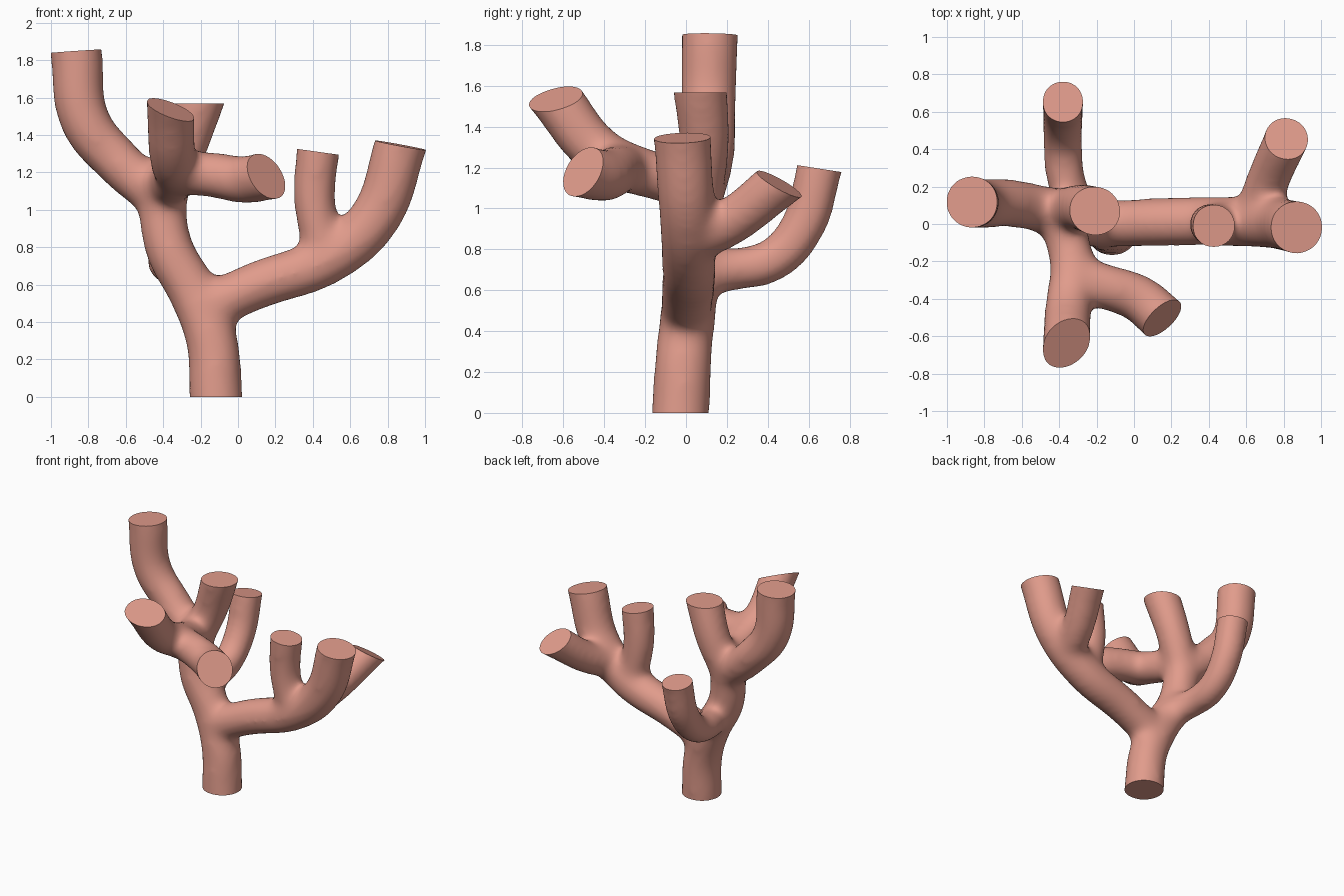
import bpy, bmesh
from mathutils import Vector

if "Cube" in bpy.data.objects:
    bpy.data.objects.remove(bpy.data.objects["Cube"])

# Each branch: tube radius, facing of its cut end (None = follow the tube),
# then centre line from its buried root to its end
BRANCHES = [
    # left limb running down into the trunk
    (.147, (0, 0, -1), (-.41, .06, 1.1), (-.37, .03, .8), (-.24, .02, .56), (-.14, -.01, .3), (-.118, -.027, 0)),
    # tall left branch
    (.144, None, (-.4, .06, 1.05), (-.65, .11, 1.265), (-.82, .11, 1.48), (-.865, .118, 1.848)),
    # middle upright
    (.137, (0, 0, 1), (-.38, .07, 1.1), (-.29, .09, 1.33), (-.21, .07, 1.567)),
    # forward branch and its side tip
    (.135, (.4, -.3, .9), (-.4, .05, 1.12), (-.33, -.22, 1.18), (-.35, -.43, 1.28), (-.36, -.635, 1.535)),
    (.137, (.6, -.62, .42), (-.34, -.28, 1.2), (-.12, -.345, 1.185), (.03, -.4, 1.16), (.15, -.503, 1.18)),
    # thin rear branch
    (.118, None, (-.26, .02, .65), (-.36, .22, .7), (-.38, .42, .745), (-.38, .57, .91), (-.38, .652, 1.195)),
    # right limb
    (.146, None, (-.16, 0, .48), (.1, .01, .595), (.5, .015, .745), (.74, .005, .97), (.868, -.018, 1.345)),
    # short upright and rear tip on the right limb
    (.122, (.14, 0, 1), (.46, .01, .75), (.408, 0, 1.05), (.427, -.01, 1.31)),
    (.126, None, (.64, .02, .85), (.69, .17, .905), (.815, .455, 1.12)),
]

# Round tubes, slimmer at the root; ends run past their cut
curve = bpy.data.curves.new("branching_coral", 'CURVE')
curve.dimensions = '3D'
curve.bevel_depth = 1
curve.bevel_resolution = 6
curve.resolution_u = 10
curve.use_fill_caps = True
up = Vector((0, 0, 1))
cuts = []
for radius, facing, *line in BRANCHES:
    pts = [Vector(p) for p in line]
    end = pts[-1]
    tangent = (end - pts[-2]).normalized()
    normal = Vector(facing) if facing else tangent + up * .8
    cuts.append((end, tangent, normal.normalized()))
    pts.append(end + tangent * .2)
    spline = curve.splines.new('BEZIER')
    spline.bezier_points.add(len(pts) - 1)
    for i, (bp, co) in enumerate(zip(spline.bezier_points, pts)):
        bp.co = co
        bp.radius = radius * min(1, .88 + .12 * i / (len(line) - 1))
    for bp in spline.bezier_points:
        bp.handle_left_type = bp.handle_right_type = 'AUTO'

coral = bpy.data.objects.new("branching_coral", curve)
bpy.context.collection.objects.link(coral)
bpy.context.view_layer.objects.active = coral
coral.select_set(True)
bpy.ops.object.convert(target='MESH')
coral = bpy.context.view_layer.objects.active

# Fuse the tubes and soften the forks
remesh = coral.modifiers.new("fuse", 'REMESH')
remesh.mode = 'VOXEL'
remesh.voxel_size = .02
soften = coral.modifiers.new("soften", 'SMOOTH')
soften.factor = .5
soften.iterations = 50
for name in ("fuse", "soften"):
    bpy.ops.object.modifier_apply(modifier=name)

# Slice the ends and close each with a flat, sharp-edged cap
bm = bmesh.new()
bm.from_mesh(coral.data)
for f in bm.faces:
    f.smooth = True
for end, tangent, normal in cuts:
    mid = end + tangent * .1
    geom = set()
    for f in bm.faces:
        if (f.calc_center_median() - mid).length < .26:
            geom.update([f], f.edges, f.verts)
    bmesh.ops.bisect_plane(bm, geom=list(geom), dist=1e-5, plane_co=end, plane_no=normal,
                           clear_outer=True)
    rim = [e for e in bm.edges if e.is_boundary]
    caps = bmesh.ops.holes_fill(bm, edges=rim, sides=0)["faces"]
    for f in caps:
        f.smooth = False
    for e in rim:
        e.smooth = False
bmesh.ops.recalc_face_normals(bm, faces=bm.faces)
bm.to_mesh(coral.data)
bm.free()

mat = bpy.data.materials.new("coral_pink")
mat.diffuse_color = (.75, .33, .26, 1)
mat.use_nodes = True
mat.node_tree.nodes["Principled BSDF"].inputs["Base Color"].default_value = mat.diffuse_color
coral.data.materials.clear()
coral.data.materials.append(mat)
